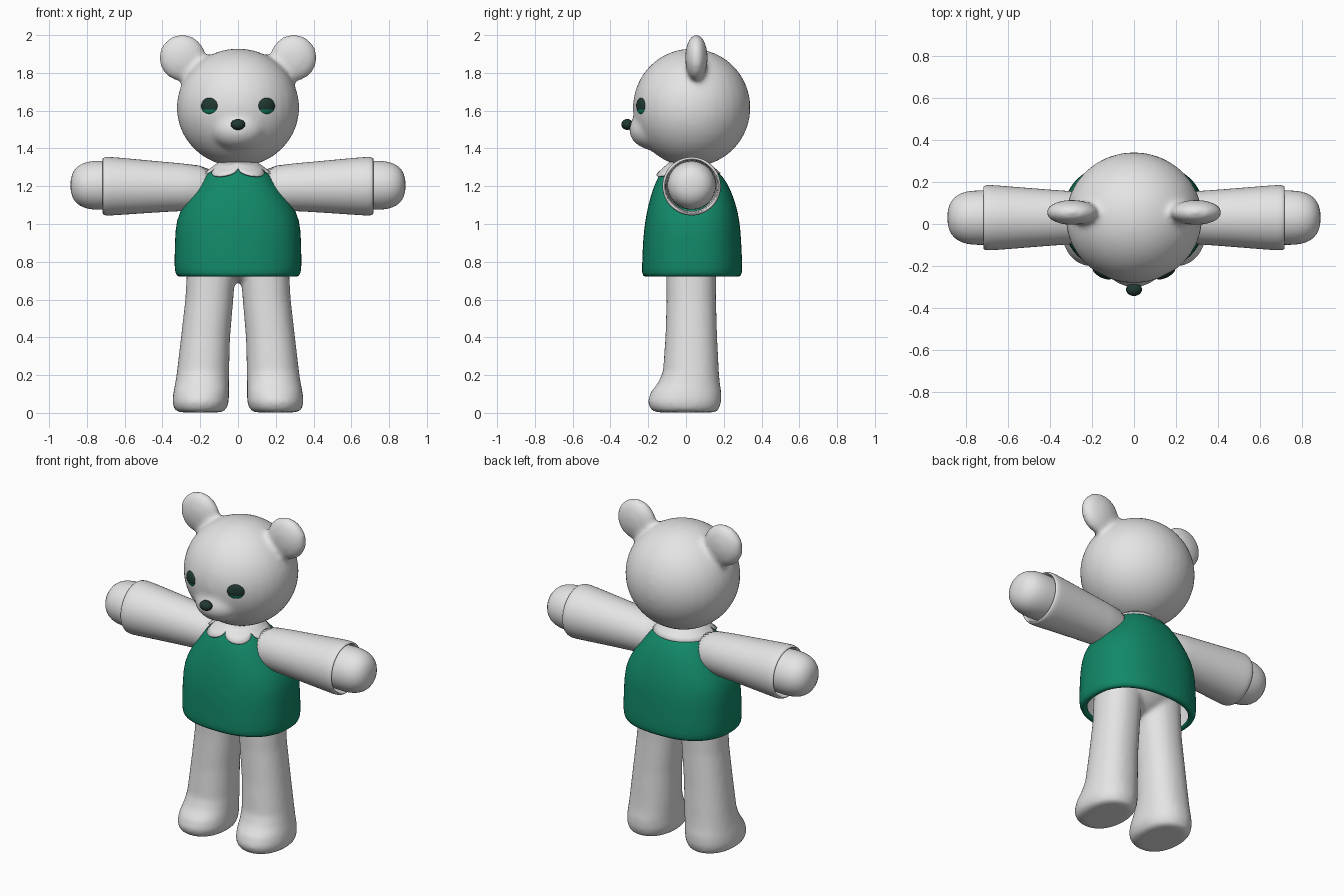
import bpy, bmesh, math
from mathutils import Matrix, Vector

cube = bpy.data.objects.get("Cube")
if cube:
    bpy.data.objects.remove(cube, do_unlink=True)


def material(name, rgb):
    m = bpy.data.materials.new(name)
    m.use_nodes = True
    m.diffuse_color = (*rgb, 1)
    m.node_tree.nodes["Principled BSDF"].inputs["Base Color"].default_value = (*rgb, 1)
    return m


PLUSH = material("pale grey plush", (0.78, 0.78, 0.78))
GREEN = material("green cloth", (0.006, 0.25, 0.14))
DARK = material("dark green black", (0.015, 0.04, 0.032))


def finish(name, bm, *mats):
    """Turn a bmesh into a smooth shaded object."""
    bmesh.ops.recalc_face_normals(bm, faces=bm.faces)
    for f in bm.faces:
        f.smooth = True
    me = bpy.data.meshes.new(name)
    bm.to_mesh(me)
    bm.free()
    for m in mats:
        me.materials.append(m)
    ob = bpy.data.objects.new(name, me)
    bpy.context.collection.objects.link(ob)
    return ob


def ellipsoid(bm, centre, radii, turn=0):
    mat = Matrix.Translation(centre) @ Matrix.Rotation(turn, 4, "Z") @ Matrix.Diagonal((*radii, 1))
    bmesh.ops.create_uvsphere(bm, u_segments=32, v_segments=20, radius=1, matrix=mat)


def loft(bm, rings, place, power=2, n=32, cap_start=True, cap_end=True):
    """Join rings of (height, centre a, centre b, radius a, radius b)."""
    rows = []
    for h, ca, cb, ra, rb in rings:
        row = []
        for i in range(n):
            t = math.tau * i / n
            c, s = math.cos(t), math.sin(t)
            a = ca + ra * math.copysign(abs(c) ** (2 / power), c)
            b = cb + rb * math.copysign(abs(s) ** (2 / power), s)
            row.append(bm.verts.new(place(h, a, b)))
        rows.append(row)
    for lo, hi in zip(rows, rows[1:]):
        for i in range(n):
            j = (i + 1) % n
            bm.faces.new((lo[i], lo[j], hi[j], hi[i]))
    if cap_start:
        bm.faces.new(rows[0][::-1])
    if cap_end:
        bm.faces.new(rows[-1])


def subdivide(ob, levels=1):
    mod = ob.modifiers.new("Subdivision", "SUBSURF")
    mod.levels = mod.render_levels = levels


def blend(ob, voxel, rounds):
    """Fuse overlapping volumes into one soft skin."""
    mod = ob.modifiers.new("Fuse", "REMESH")
    mod.mode = "VOXEL"
    mod.voxel_size = voxel
    mod.use_smooth_shade = True
    mod = ob.modifiers.new("Soften", "SMOOTH")
    mod.factor = 0.5
    mod.iterations = rounds


# Head with muzzle and ears
bm = bmesh.new()
ellipsoid(bm, (0, 0.03, 1.616), (0.325, 0.312, 0.313))
ellipsoid(bm, (0, -0.165, 1.5), (0.15, 0.137, 0.11))
for side in (1, -1):
    ellipsoid(bm, (0.295 * side, 0.055, 1.88), (0.125, 0.06, 0.125))
blend(finish("head", bm, PLUSH), 0.014, 14)

# Nose and two-tone eyes
bm = bmesh.new()
ellipsoid(bm, (0, -0.311, 1.527), (0.038, 0.031, 0.029))
finish("nose", bm, DARK)
for side, label in ((1, "left"), (-1, "right")):
    bm = bmesh.new()
    ellipsoid(bm, (0.15 * side, -0.235, 1.625), (0.05, 0.02, 0.044), side * 0.47)
    for f in bm.faces:
        f.material_index = int(f.calc_center_median().z < 1.607)
    finish(label + "_eye", bm, DARK, GREEN)

# Legs and hidden torso
bm = bmesh.new()
leg = [(0.003, 0.2, 0, 0.115, 0.16), (0.02, 0.2, -0.007, 0.138, 0.182),
       (0.06, 0.198, -0.008, 0.15, 0.195), (0.11, 0.195, 0, 0.147, 0.187),
       (0.16, 0.19, 0.016, 0.142, 0.163), (0.22, 0.185, 0.026, 0.138, 0.148),
       (0.4, 0.172, 0.028, 0.13, 0.137), (0.6, 0.152, 0.028, 0.127, 0.131),
       (0.85, 0.135, 0.028, 0.13, 0.135)]
for side in (1, -1):
    loft(bm, leg, lambda h, a, b: (a * side, b, h), 2.2)
ellipsoid(bm, (0, 0.028, 0.95), (0.28, 0.19, 0.26))
bmesh.ops.recalc_face_normals(bm, faces=bm.faces)
blend(finish("body_and_legs", bm, PLUSH), 0.014, 6)

# Dress, open below with a pale lining
dress = [(0.728, 0.29, -0.19, 0.255), (0.718, 0.315, -0.222, 0.285),
         (0.735, 0.335, -0.235, 0.298), (0.8, 0.337, -0.232, 0.298),
         (0.92, 0.334, -0.228, 0.292), (1.02, 0.328, -0.216, 0.284),
         (1.1, 0.29, -0.2, 0.265), (1.18, 0.235, -0.178, 0.238),
         (1.25, 0.185, -0.148, 0.198), (1.295, 0.14, -0.115, 0.15),
         (1.315, 0.08, -0.07, 0.09)]
bm = bmesh.new()
loft(bm, [(z, 0, (f + b) / 2, rx, (b - f) / 2) for z, rx, f, b in dress],
     lambda h, a, b: (a, b, h), 2.4, 48, cap_start=False)
ob = finish("dress", bm, GREEN, PLUSH)
mod = ob.modifiers.new("Lining", "SOLIDIFY")
mod.thickness = 0.012
mod.offset = -1
mod.material_offset = 1
subdivide(ob)

# Sleeves with turned-in cuffs, and paws
sleeve = [(0.1, 1.19, 0.115), (0.3, 1.195, 0.126), (0.5, 1.198, 0.142),
          (0.66, 1.2, 0.155), (0.7, 1.2, 0.157), (0.717, 1.2, 0.15),
          (0.717, 1.2, 0.142), (0.7, 1.2, 0.138), (0.6, 1.2, 0.132)]
paw = [(0.55, 1.204, 0.12), (0.7, 1.205, 0.131), (0.77, 1.205, 0.13),
       (0.82, 1.205, 0.12), (0.858, 1.205, 0.096), (0.88, 1.205, 0.06), (0.887, 1.205, 0.02)]
for side, label in ((1, "left"), (-1, "right")):
    for part, rings in (("sleeve", sleeve), ("paw", paw)):
        bm = bmesh.new()
        loft(bm, [(x, 0.03, z, r, r) for x, z, r in rings],
             lambda h, a, b: (h * side, a, b), cap_end=part == "paw")
        subdivide(finish(label + "_" + part, bm, PLUSH))

# Collar with two scalloped lobes on each side of the front
bm = bmesh.new()
n = 96
rows = []
for i in range(n):
    t = math.tau * i / n - math.pi
    f = 0.4 + 0.6 * abs(math.sin(3 * t)) ** 0.5 if abs(t) < math.pi / 2 else 0.8
    d = Vector((math.sin(t), -math.cos(t), 0))
    top = Vector((d.x * 0.1, d.y * 0.1 + 0.015, 1.33))
    low = Vector((d.x * 0.2, d.y * 0.185 + 0.015, 1.255))
    rows.append([bm.verts.new(top.lerp(low, f * k / 3)) for k in range(4)])
for i in range(n):
    a, b = rows[i], rows[(i + 1) % n]
    for k in range(3):
        bm.faces.new((a[k], a[k + 1], b[k + 1], b[k]))
ob = finish("collar", bm, PLUSH)
mod = ob.modifiers.new("Thickness", "SOLIDIFY")
mod.thickness = 0.008
